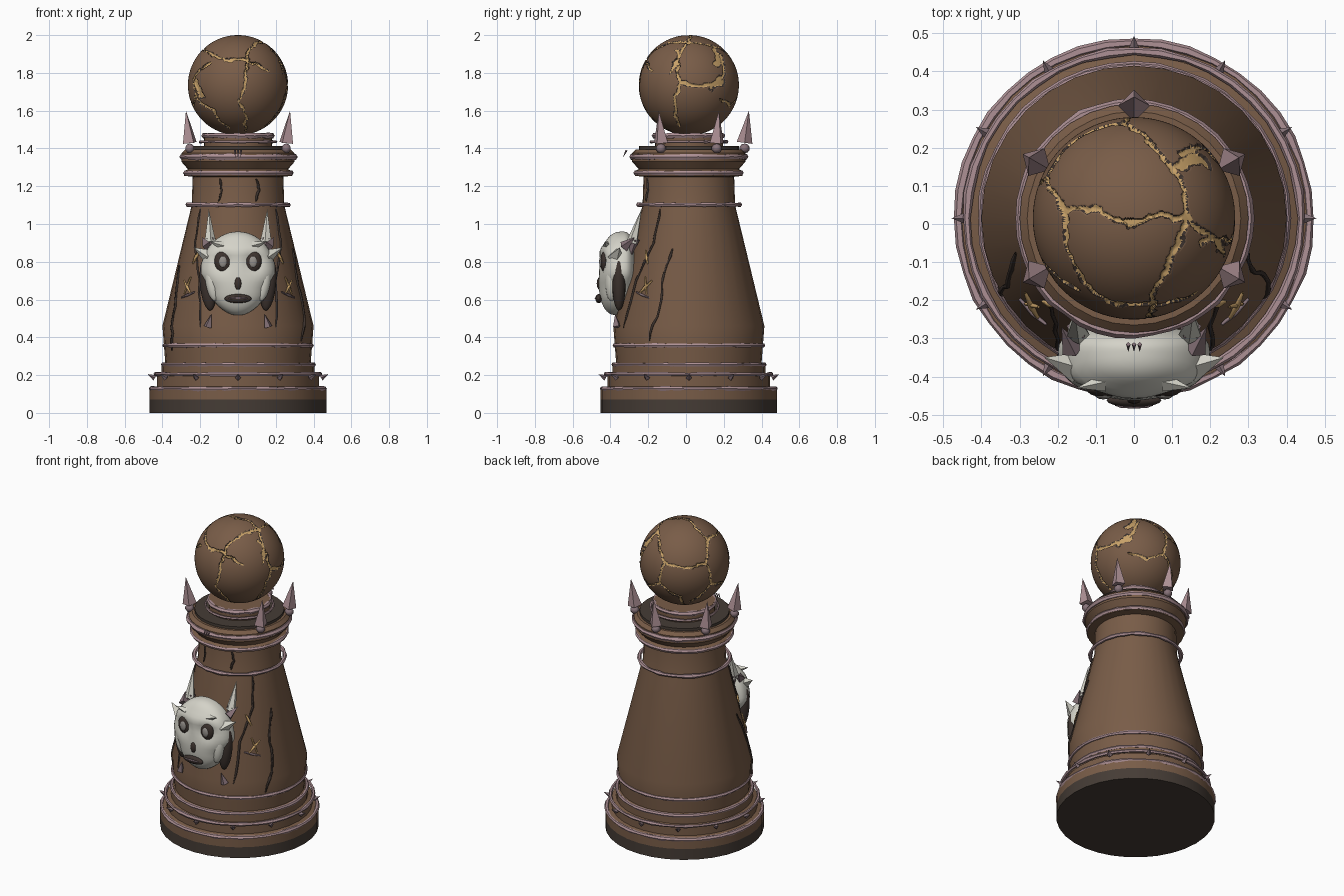
import bpy, bmesh, math, random
from mathutils import Vector, noise, kdtree

random.seed(4)
cube = bpy.data.objects.get("Cube")
if cube:
    bpy.data.objects.remove(cube)
YC = 0.015                                   # axis of the turned body


def material(name, *rgb):
    m = bpy.data.materials.new(name)
    m.use_nodes = True
    m.diffuse_color = (*rgb, 1)
    m.node_tree.nodes["Principled BSDF"].inputs["Base Color"].default_value = (*rgb, 1)
    return m


brown = material("brown wood", 0.19, 0.108, 0.064)
dark = material("dark underside", 0.06, 0.045, 0.036)
mauve = material("mauve trim", 0.42, 0.28, 0.30)
plum = material("dusky mauve thorn", 0.24, 0.17, 0.19)
bone = material("bone white", 0.66, 0.65, 0.58)
gold = material("gold vein", 0.58, 0.36, 0.14)
black = material("dark socket", 0.045, 0.032, 0.027)
grey = material("grey pupil", 0.30, 0.28, 0.26)


def finish(name, bm, mats, angle=40):
    me = bpy.data.meshes.new(name)
    bmesh.ops.recalc_face_normals(bm, faces=bm.faces)
    bm.to_mesh(me)
    bm.free()
    for m in mats:
        me.materials.append(m)
    ob = bpy.data.objects.new(name, me)
    bpy.context.collection.objects.link(ob)
    bpy.ops.object.select_all(action="DESELECT")
    ob.select_set(True)
    bpy.context.view_layer.objects.active = ob
    if angle:
        bpy.ops.object.shade_smooth_by_angle(angle=math.radians(angle))
    return ob


def lathe(name, profile, mats, sides=32):
    bm = bmesh.new()
    vs = [bm.verts.new((r, YC, z)) for r, z in profile]
    es = [bm.edges.new(p) for p in zip(vs, vs[1:])]
    bmesh.ops.spin(bm, geom=vs + es, cent=(0, YC, 0), axis=(0, 0, 1),
                   angle=math.tau, steps=sides, use_merge=True)
    bmesh.ops.remove_doubles(bm, verts=bm.verts, dist=0.0005)
    for f in bm.faces:
        f.material_index = int(len(mats) > 1 and f.calc_center_median().z < 0.07)
    return finish(name, bm, mats)


def ring(name, radius, z, thick, wobble=0.25, mat=mauve):
    """Slightly uneven hand-made band around the body."""
    bm = bmesh.new()
    n, k = 40, 6
    loops = []
    for i in range(n):
        a = math.tau * i / n
        t = thick * (1 + random.uniform(-wobble, wobble))
        dz = random.uniform(-wobble, wobble) * thick * 0.4
        loops.append([bm.verts.new(((radius + t * math.cos(b)) * math.cos(a),
                                    YC + (radius + t * math.cos(b)) * math.sin(a),
                                    z + dz + t * math.sin(b)))
                      for b in (math.tau * j / k for j in range(k))])
    for i in range(n):
        p, q = loops[i], loops[(i + 1) % n]
        for j in range(k):
            bm.faces.new((p[j], q[j], q[(j + 1) % k], p[(j + 1) % k]))
    finish(name, bm, [mat], 30)


def spike(name, base, tip, radius, mat, sides=4):
    base, tip = Vector(base), Vector(tip)
    bm = bmesh.new()
    bmesh.ops.create_cone(bm, cap_ends=True, segments=sides, radius1=radius,
                          radius2=0, depth=(tip - base).length)
    ob = finish(name, bm, [mat], 0)
    ob.location = (base + tip) / 2
    ob.rotation_euler = (tip - base).to_track_quat("Z", "Y").to_euler()


def blob(name, at, size, mat, tilt=0, seg=16):
    bm = bmesh.new()
    bmesh.ops.create_uvsphere(bm, u_segments=seg, v_segments=seg // 2 + 2, radius=1)
    ob = finish(name, bm, [mat], 60)
    ob.location, ob.scale, ob.rotation_euler = at, size, (0, tilt, 0)


def tube(name, points, radius, mat):
    cu = bpy.data.curves.new(name, "CURVE")
    cu.dimensions, cu.bevel_depth, cu.bevel_resolution = "3D", radius, 0
    sp = cu.splines.new("POLY")
    sp.points.add(len(points) - 1)
    for i, p in enumerate(points):
        sp.points[i].co = (*p, 1)
        sp.points[i].radius = 0.5 if i in (0, len(points) - 1) else random.uniform(0.8, 1.3)
    cu.materials.append(mat)
    bpy.context.collection.objects.link(bpy.data.objects.new(name, cu))


def polar(deg, r, z):
    a = math.radians(deg)
    return Vector((r * math.cos(a), YC + r * math.sin(a), z))


# Turned body, base and collar
body = [(0, 0), (0.468, 0), (0.468, 0.07), (0.468, 0.13), (0.43, 0.14), (0.43, 0.195),
        (0.405, 0.205), (0.405, 0.255), (0.385, 0.265), (0.39, 0.33), (0.40, 0.46),
        (0.245, 1.10), (0.24, 1.25), (0.285, 1.255), (0.285, 1.28), (0.265, 1.29),
        (0.30, 1.33), (0.30, 1.375), (0.28, 1.395), (0, 1.395)]
lathe("body", body, [brown, dark])
lathe("collar_plate", [(0.265, 1.39), (0.265, 1.412), (0, 1.412)], [dark])
lathe("neck", [(0.18, 1.40), (0.18, 1.48), (0, 1.48)], [brown])

# Uneven trim bands
for n, r, z, t in (("base_band", 0.46, 0.128, 0.012), ("step_band", 0.438, 0.205, 0.011),
                   ("upper_step_band", 0.40, 0.256, 0.01), ("skirt_band", 0.392, 0.357, 0.011),
                   ("waist_band", 0.268, 1.102, 0.012), ("collar_low_band", 0.28, 1.27, 0.012),
                   ("collar_band", 0.298, 1.355, 0.016), ("neck_band", 0.18, 1.468, 0.014),
                   ("neck_low_band", 0.20, 1.435, 0.008)):
    ring(n, r, z, t)

# Crown thorns with beads, and tiny thorns round the base
for d in (-30, 30, 90, 150, 210):
    spike("crown_thorn", polar(d, 0.295, 1.43), polar(d, 0.318, 1.60), 0.042, mauve)
    blob("thorn_bead", polar(d, 0.295, 1.40), (0.028, 0.028, 0.026), plum, seg=6)
for d in range(0, 360, 30):
    spike("base_thorn", polar(d, 0.44, 0.185), polar(d, 0.478, 0.205), 0.016, plum)
for x in (-0.015, 0, 0.015):
    spike("collar_splinter", (x, -0.315, 1.39), (x, -0.335, 1.35), 0.006, plum)


# Cracks running down the body
def body_radius(z):
    for (r0, z0), (r1, z1) in zip(body[9:], body[10:13]):
        if z <= z1:
            return r0 + (r1 - r0) * (z - z0) / (z1 - z0)
    return 0.245


def crack(points, radius):
    path = []
    for (a0, z0), (a1, z1) in zip(points, points[1:]):
        for i in range(4):
            a, z = a0 + (a1 - a0) * i / 4, z0 + (z1 - z0) * i / 4
            path.append(polar(a + random.uniform(-1, 1), body_radius(z) + 0.001, z))
    a, z = points[-1]
    tube("body_crack", path + [polar(a, body_radius(z), z)], radius, black)


crack([(-16, 0.87), (-24, 0.72), (-24, 0.55), (-32, 0.38)], 0.007)
crack([(197, 0.78), (207, 0.6), (210, 0.45), (206, 0.33)], 0.007)
long_crack = [(-37, 1.08), (-39, 0.9), (-54, 0.7), (-60, 0.45)]
crack(long_crack, 0.006)
crack([(180 - a, z) for a, z in long_crack], 0.006)
for d in (-66, -114):
    crack([(d, 1.24), (d + 3, 1.18), (d - 1, 1.12)], 0.006)

# Ball with recessed veins: each path is drawn on one side of the unit sphere
T, F, B, R, L = "top", "front", "back", "right", "left"
veins = [
    (T, 1, [(-.87, .39), (-.68, .09), (-.34, .07), (-.04, -.06), (.26, .04), (.52, 0),
            (.45, .44), (.3, .58), (-.1, .94), (-.55, .8), (-.87, .39)]),
    (T, 1, [(-.68, .09), (-.62, -.4), (-.48, -.65), (-.24, -.83), (.16, -.85), (.6, -.75)]),
    (T, 1, [(.52, 0), (.9, -.35)]), (T, 1, [(.52, 0), (.28, -.55), (.18, -.85)]),
    (T, 2, [(.42, .5), (.62, .62), (.72, .55)]),
    (F, 1, [(.18, .44), (.15, 0), (.03, -.3), (.15, -.6), (.15, -.92)]),
    (F, 1, [(-.57, .44), (-.9, .1), (-.8, -.3), (-.5, -.5), (-.2, -.85)]),
    (F, 2.6, [(-.85, .05), (-.74, -.2)]),
    (R, 1, [(-.23, .7), (-.19, .04), (-.29, -.32), (-.2, -.82)]),
    (R, 1.4, [(-.19, .04), (.2, 0), (.5, 0), (.7, .2), (.65, .6)]),
    (R, 2.2, [(.45, -.03), (.65, .05)]),
    (B, 1, [(-.1, .33), (0, -.2), (.4, -.4), (.7, -.3)]),
    (B, 1, [(0, -.2), (-.4, -.5), (-.3, -.85)]),
    (L, 1, [(.39, .3), (.3, -.2), (-.2, -.4), (-.5, -.2)]), (L, 1, [(.3, -.2), (.5, -.7)])]
place = {T: lambda u, v, w: (u, v, w), F: lambda u, v, w: (u, -w, v),
         B: lambda u, v, w: (u, w, v), R: lambda u, v, w: (w, u, v),
         L: lambda u, v, w: (-w, u, v)}
samples = []
for side, width, pts in veins:
    dirs = [Vector(place[side](u, v, math.sqrt(max(0, 1 - u * u - v * v)))).normalized()
            for u, v in pts]
    for a, b in zip(dirs, dirs[1:]):
        samples += [(a.lerp(b, i / 30).normalized(), width) for i in range(31)]
tree = kdtree.KDTree(len(samples))
for i, (p, w) in enumerate(samples):
    tree.insert(p, i)
tree.balance()

bm = bmesh.new()
bmesh.ops.create_icosphere(bm, subdivisions=7, radius=1)
for f in bm.faces:
    c = f.calc_center_median().normalized()
    q = c + noise.noise_vector(c * 7) * 0.05 + noise.noise_vector(c * 22) * 0.02
    _, i, d = tree.find(q.normalized())
    d /= samples[i][1]
    f.material_index = 1 if d < 0.025 else 2 if d < 0.036 else 0
for v in bm.verts:
    sunk = all(f.material_index for f in v.link_faces)
    v.co = v.co * (0.258 if sunk else 0.265) + Vector((0, YC, 1.735))
finish("ball", bm, [brown, gold, black], 60)

# Skull mask: an ellipsoid with a narrow jaw, hollow cheeks and eye hollows
bm = bmesh.new()
bmesh.ops.create_uvsphere(bm, u_segments=40, v_segments=28, radius=1)
for v in bm.verts:
    x, y, z = v.co
    jaw = 1 - 0.22 * max(0, -z) - 0.10 * math.exp(-((z + 0.35) / 0.2) ** 2)
    eye = math.exp(-((abs(x) - 0.42) / 0.2) ** 2 - ((z - 0.27) / 0.2) ** 2)
    brow = math.exp(-((z - 0.55) / 0.15) ** 2) * 0.012
    deep = abs(y) ** 0.75 * 0.125 * (1 if y < 0 else -0.6)
    v.co = (x * 0.2 * jaw, -0.335 - deep + (0.025 * eye - brow if y < 0 else 0)
            - max(0, -z) * 0.02, 0.738 + z * 0.222)
finish("skull_mask", bm, [bone], 60)
blob("mouth", (0, -0.462, 0.605), (0.072, 0.018, 0.024), black)
blob("nose_hole", (0, -0.455, 0.685), (0.021, 0.018, 0.036), black, seg=8)
blob("lower_teeth", (0, -0.476, 0.607), (0.05, 0.008, 0.006), plum, seg=8)

for s in (-1, 1):
    blob("eye_socket", (s * 0.08, -0.432, 0.80), (0.045, 0.022, 0.056), black, s * 0.15)
    blob("pupil", (s * 0.08, -0.45, 0.80), (0.022, 0.01, 0.03), grey, seg=10)
    blob("cheek", (s * 0.135, -0.395, 0.69), (0.036, 0.032, 0.10), bone, s * 0.15)
    blob("cheek_hollow", (s * 0.16, -0.355, 0.68), (0.042, 0.035, 0.14), black, s * 0.1)
    # Horns and thorns around the mask
    spike("horn", (s * 0.148, -0.285, 0.90), (s * 0.155, -0.235, 1.08), 0.032, bone, 5)
    spike("horn_root", (s * 0.148, -0.275, 0.92), (s * 0.13, -0.30, 0.81), 0.03, plum, 5)
    spike("ear_thorn", (s * 0.15, -0.375, 0.825), (s * 0.235, -0.35, 0.875), 0.042, bone)
    spike("brow_thorn", (s * 0.08, -0.415, 0.885), (s * 0.15, -0.43, 0.905), 0.024, bone)
    spike("temple_thorn", (s * 0.16, -0.33, 0.88), (s * 0.19, -0.27, 0.93), 0.03, plum)
    spike("jaw_thorn", (s * 0.16, -0.365, 0.455), (s * 0.14, -0.375, 0.525), 0.024, plum)
    # Gold stitches beside the mask
    for name, (x0, z0), (x1, z1), m in (("stitch", (0.25, 0.72), (0.285, 0.63), gold),
                                        ("cross_stitch", (0.285, 0.70), (0.25, 0.63), gold),
                                        ("upper_stitch", (0.205, 0.86), (0.24, 0.79), gold),
                                        ("low_stitch", (0.23, 0.64), (0.30, 0.61), plum)):
        ends = [(s * x, YC - math.sqrt(body_radius(z) ** 2 - x * x) - 0.006, z)
                for x, z in ((x0, z0), ((x0 + x1) / 2, (z0 + z1) / 2), (x1, z1))]
        tube(name, ends, 0.008, m)
